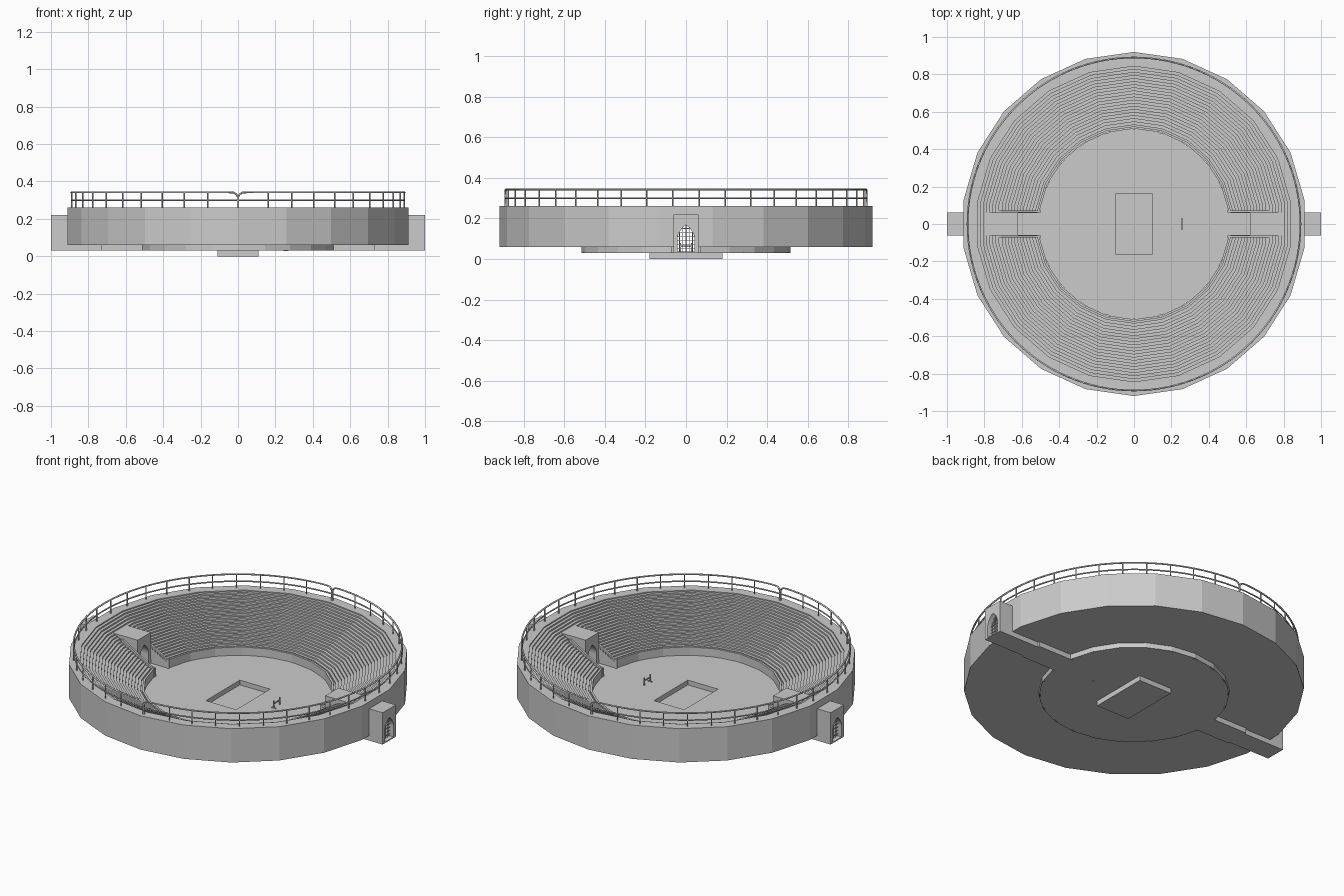
import bpy, bmesh, math
from mathutils import Vector, Matrix

cube = bpy.data.objects.get("Cube")
if cube:
    bpy.data.objects.remove(cube, do_unlink=True)

stone = bpy.data.materials.new("light_grey_stone")
stone.use_nodes = True
GREY = (0.6, 0.6, 0.6, 1)
stone.diffuse_color = GREY
stone.node_tree.nodes["Principled BSDF"].inputs["Base Color"].default_value = GREY

SIDES = 22


def add_object(name, bm):
    bmesh.ops.recalc_face_normals(bm, faces=bm.faces)
    mesh = bpy.data.meshes.new(name)
    bm.to_mesh(mesh)
    bm.free()
    mesh.materials.append(stone)
    obj = bpy.data.objects.new(name, mesh)
    bpy.context.collection.objects.link(obj)
    return obj


def add_box(bm, low, high):
    low, high = Vector(low), Vector(high)
    size = high - low
    matrix = Matrix.Translation((low + high) / 2) @ Matrix.Diagonal((*size, 1))
    bmesh.ops.create_cube(bm, size=1, matrix=matrix)


def box(name, low, high):
    bm = bmesh.new()
    add_box(bm, low, high)
    return add_object(name, bm)


def lathe(name, profile):
    """Closed ring of revolution with a corner on the +y axis."""
    bm = bmesh.new()
    rings = []
    for i in range(SIDES):
        a = math.pi / 2 + math.tau * i / SIDES
        rings.append([bm.verts.new((r * math.cos(a), r * math.sin(a), z)) for r, z in profile])
    n = len(profile)
    for i, ring in enumerate(rings):
        nxt = rings[(i + 1) % SIDES]
        for j in range(n):
            k = (j + 1) % n
            bm.faces.new((ring[j], nxt[j], nxt[k], ring[k]))
    return add_object(name, bm)


def add_prism(bm, points, offset):
    """Extrude a flat outline along an offset."""
    face = bm.faces.new([bm.verts.new(p) for p in points])
    new = bmesh.ops.extrude_face_region(bm, geom=[face])["geom"]
    verts = [v for v in new if isinstance(v, bmesh.types.BMVert)]
    bmesh.ops.translate(bm, vec=offset, verts=verts)
    if not face.is_valid or len(face.link_loops if hasattr(face, "link_loops") else face.loops) == 0:
        return
    if all(len(e.link_faces) == 1 for e in face.edges):
        bm.faces.new([bm.verts.new(p) for p in points])


def cut(obj, cutter):
    mod = obj.modifiers.new("cut", 'BOOLEAN')
    mod.operation = 'DIFFERENCE'
    mod.solver = 'EXACT'
    mod.object = cutter
    cutter.hide_render = True
    cutter.hide_viewport = True
    cutter.display_type = 'WIRE'


def tube(name, paths, radius):
    curve = bpy.data.curves.new(name, 'CURVE')
    curve.dimensions = '3D'
    curve.bevel_depth = radius
    curve.bevel_resolution = 1
    curve.use_fill_caps = True
    for path in paths:
        spline = curve.splines.new('POLY')
        spline.points.add(len(path) - 1)
        for point, co in zip(spline.points, path):
            point.co = (*co, 1)
    curve.materials.append(stone)
    obj = bpy.data.objects.new(name, curve)
    bpy.context.collection.objects.link(obj)
    return obj


# Seating bowl: parapet, stepped rows, rim and outer wall
ROWS = 20
R0, R1, Z0, Z1 = 0.53, 0.86, 0.075, 0.255
profile = [(0.51, 0.03), (0.51, 0.085), (0.522, 0.085), (0.522, Z0), (R0, Z0)]
for i in range(ROWS):
    z = Z0 + (Z1 - Z0) * (i + 1) / ROWS
    profile += [(R0 + (R1 - R0) * i / ROWS, z), (R0 + (R1 - R0) * (i + 1) / ROWS, z)]
profile = [p for i, p in enumerate(profile) if i == 0 or p != profile[i - 1]]
profile += [(R1, 0.262), (0.92, 0.262), (0.92, 0.06), (0.516, 0.06), (0.516, 0.03)]
bowl = lathe("seating_bowl", profile)
cut(bowl, box("passage_cutter", (-1.2, -0.059, 0.02), (1.2, 0.059, 0.215)))

# Arena floor with sunken pit
bm = bmesh.new()
bmesh.ops.create_cone(bm, cap_ends=True, segments=SIDES, radius1=0.512, radius2=0.512, depth=0.006,
                      matrix=Matrix.Translation((0, 0, 0.033)) @ Matrix.Rotation(math.pi / 2, 4, 'Z'))
floor = add_object("arena_floor", bm)
tray = box("pit_tray", (-0.11, -0.18, 0), (0.11, 0.18, 0.031))
pit = box("pit_cutter", (-0.1, -0.16, 0.008), (0.1, 0.16, 0.1))
cut(floor, pit)
cut(tray, pit)

# Pointed arch outline, from the left foot over the tip to the right foot
HALF, SPRING, TIP = 0.042, 0.1, 0.168
right_arc = []
for i in range(7):
    t = i / 6
    right_arc.append((HALF * math.cos(t * math.pi / 2) ** 0.8 if i < 6 else 0, SPRING + (TIP - SPRING) * t))
arch = [(-HALF, 0.036)] + [(-y, z) for y, z in right_arc] + [(y, z) for y, z in reversed(right_arc[:-1])] + [(HALF, 0.036)]


def arch_height(y):
    for (y0, z0), (y1, z1) in zip(right_arc, right_arc[1:]):
        if y1 <= abs(y) <= y0:
            return z0 + (z1 - z0) * (y0 - abs(y)) / (y0 - y1)
    return SPRING


def arch_width(z):
    for (y0, z0), (y1, z1) in zip(right_arc, right_arc[1:]):
        if z0 <= z <= z1:
            return y0 + (y1 - y0) * (z - z0) / (z1 - z0)
    return HALF


for side, s in (("left", 1), ("right", -1)):
    # Gatehouse with a vaulted tunnel
    outline = [(-0.062, 0.036)] + arch + [(0.062, 0.036), (0.062, 0.22), (-0.062, 0.22)]
    bm = bmesh.new()
    add_prism(bm, [(s * 0.62, y, z) for y, z in outline], (s * 0.38, 0, 0))
    add_object(side + "_gatehouse", bm)
    box(side + "_passage_floor", (min(s * 0.49, s), -0.062, 0.03), (max(s * 0.49, s), 0.062, 0.036))

    # Sloped walls beside the open passage
    bm = bmesh.new()
    for y in (-0.073, 0.062):
        slope = [(0.5, 0.03), (0.73, 0.03), (0.73, 0.2), (0.71, 0.2), (0.53, 0.095), (0.5, 0.088)]
        add_prism(bm, [(s * x, y, z) for x, z in slope], (0, 0.011, 0))
    add_object(side + "_passage_walls", bm)

    # Portcullis bars
    bars = []
    for i in range(-2, 3):
        y = i * 0.016
        bars.append([(s * 0.975, y, 0.036), (s * 0.975, y, arch_height(y))])
    for i in range(6):
        z = 0.05 + i * 0.02
        w = arch_width(z)
        bars.append([(s * 0.975, -w, z), (s * 0.975, w, z)])
    tube(side + "_portcullis", bars, 0.002)

# Safety railing: two halves whose ends bend down where they meet
RAIL = 0.89


def on_ring(angle, z, s):
    a = math.radians(angle)
    return (s * RAIL * math.cos(a), RAIL * math.sin(a), z)


top_rails, low_rails, posts = [], [], []
for s in (1, -1):
    ends = [(89.9, 0.262), (89.9, 0.318), (89.4, 0.332), (88.6, 0.34)]
    path = [(-a, z) for a, z in ends] + [(a, 0.342) for a in range(-87, 88, 3)] + ends[::-1]
    top_rails.append([on_ring(a, z, s) for a, z in path])
    low_rails.append([on_ring(a, 0.3, s) for a in range(-90, 91, 3)])
    for k in range(-10, 10):
        a = 4.19 * (2 * k + 1)
        posts.append([on_ring(a, 0.255, s), on_ring(a, 0.342, s)])
tube("top_rail", top_rails, 0.005)
tube("lower_rail", low_rails, 0.004)
tube("rail_posts", posts, 0.004)

# Small frame standing on the arena floor
bm = bmesh.new()
for y in (-0.028, 0.028):
    add_box(bm, (0.253, y - 0.003, 0.029), (0.259, y + 0.003, 0.08))
add_box(bm, (0.253, -0.031, 0.06), (0.259, 0.031, 0.066))
add_box(bm, (0.243, -0.031, 0.029), (0.271, -0.025, 0.04))
add_object("small_frame", bm)
